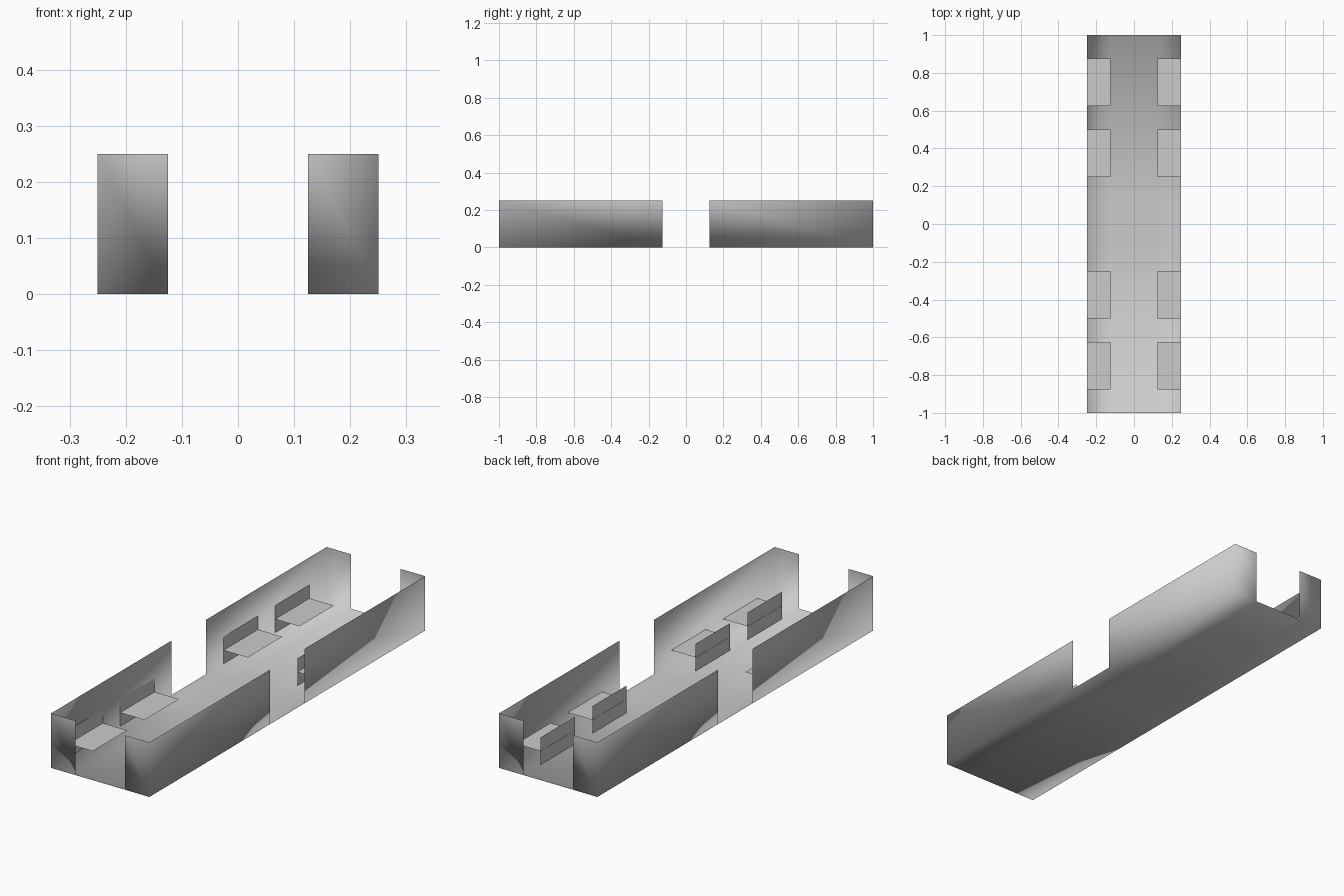
import bpy, bmesh

if "Cube" in bpy.data.objects:
    bpy.data.objects.remove(bpy.data.objects["Cube"])

W, L, H = 0.25, 1.0, 0.25      # half width, half length, wall height
D = 0.125                      # half width of every doorway


def link(name, mesh):
    obj = bpy.data.objects.new(name, mesh)
    bpy.context.collection.objects.link(obj)
    return obj


# Carriage shell: floor grid with its rim pulled up, leaving four doorways
bm = bmesh.new()
xs, ys = (-W, -D, D, W), (-L, -D, D, L)
grid = [[bm.verts.new((x, y, 0)) for x in xs] for y in ys]
for j in range(3):
    for i in range(3):
        bm.faces.new((grid[j][i], grid[j][i + 1], grid[j + 1][i + 1], grid[j + 1][i]))
rim = []
for e in bm.edges:
    if e.is_boundary:
        mid = (e.verts[0].co + e.verts[1].co) / 2
        along = mid.x if abs(mid.y) > L - 0.01 else mid.y
        if abs(along) > 0.01:
            rim.append(e)
out = bmesh.ops.extrude_edge_only(bm, edges=rim)
top = [g for g in out["geom"] if isinstance(g, bmesh.types.BMVert)]
bmesh.ops.translate(bm, verts=top, vec=(0, 0, H))
for f in bm.faces:
    f.smooth = True
shell = bpy.data.meshes.new("carriage_shell")
bm.to_mesh(shell)
bm.free()
link("carriage_shell", shell)


# Bench: a thin seat sheet and an upright back panel, sharing one mesh
def quad(bm, *pts):
    bm.faces.new([bm.verts.new(p) for p in pts])


bm = bmesh.new()
sw, sl, sz, bz, off = 0.125, 0.25, 0.0625, 0.125, 0.001
quad(bm, (0, 0, sz), (sw, 0, sz), (sw, sl, sz), (0, sl, sz))
quad(bm, (off, 0, 0), (off, sl, 0), (off, sl, bz), (off, 0, bz))
bench = bpy.data.meshes.new("bench")
bm.to_mesh(bench)
bm.free()

# Four benches down each side, all turned the same way
for side, x in (("left", -W), ("right", W - sw)):
    for n, y in enumerate((-0.875, -0.5, 0.25, 0.625), 1):
        link(f"bench_{side}_{n}", bench).location = (x, y, 0)
